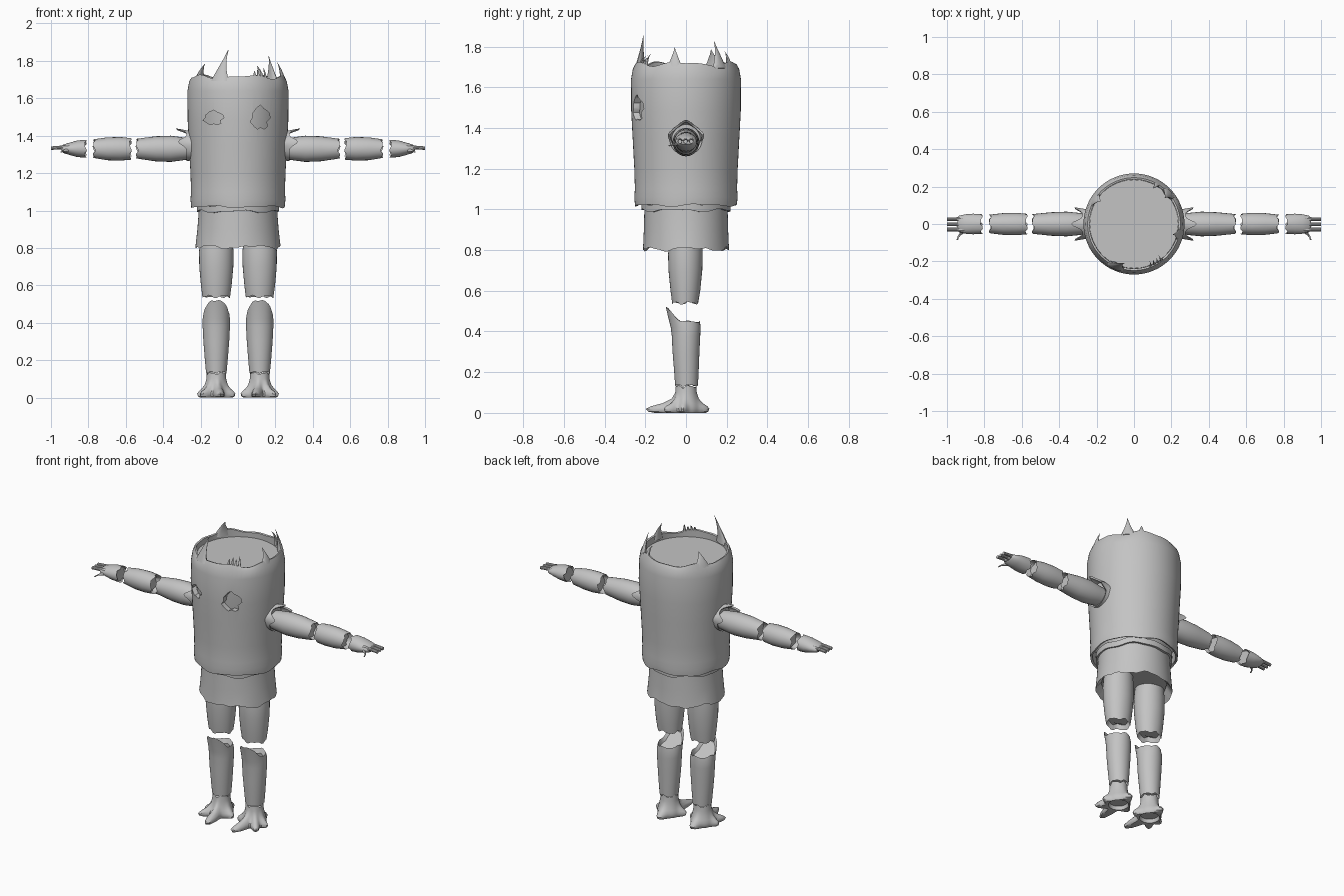
import bpy, bmesh, math
from math import sin, cos, pi, exp
from mathutils import Vector

if "Cube" in bpy.data.objects:
    bpy.data.objects.remove(bpy.data.objects["Cube"])

grey = bpy.data.materials.new("plain grey")
grey.diffuse_color = (0.55, 0.55, 0.55, 1)
grey.use_nodes = True
grey.node_tree.nodes["Principled BSDF"].inputs["Base Color"].default_value = grey.diffuse_color


def finish(name, bm):
    bmesh.ops.recalc_face_normals(bm, faces=bm.faces)
    me = bpy.data.meshes.new(name)
    bm.to_mesh(me)
    bm.free()
    me.materials.append(grey)
    ob = bpy.data.objects.new(name, me)
    bpy.context.collection.objects.link(ob)
    return ob


def loft(name, loops, cyclic=False):
    """Skin a row of closed loops, capped at both ends or joined into a ring."""
    bm = bmesh.new()
    rows = [[bm.verts.new(p) for p in loop] for loop in loops]
    pairs = list(zip(rows, rows[1:]))
    if cyclic:
        pairs.append((rows[-1], rows[0]))
    else:
        bm.faces.new(rows[0])
        bm.faces.new(rows[-1])
    for a, b in pairs:
        for i in range(len(a)):
            j = (i + 1) % len(a)
            bm.faces.new((a[i], a[j], b[j], b[i]))
    return finish(name, bm)


def angles(n):
    return [2 * pi * i / n for i in range(n)]


def ragged(a, amount, k=0.0):
    """Torn edge offset around a rim."""
    return amount * (sin(5 * a + k) + 0.6 * sin(9 * a + 2 * k + 1))


def flat(a):
    return 0


def segment(name, rings, place, low=flat, high=flat, n=32, depth=0.03):
    """Limb piece: rings of (position, rx, ry, offset y), ends hollowed a little."""
    first, last = rings[0], rings[-1]
    rows = [(first[0] + depth, first[1] * .85, first[2] * .85, first[3], low)]
    rows += [(*r, low if i == 0 else high if i == len(rings) - 1 else flat)
             for i, r in enumerate(rings)]
    rows.append((last[0] - depth, last[1] * .85, last[2] * .85, last[3], high))
    return loft(name, [[place(rx * cos(a), off + ry * sin(a), t + jag(a)) for a in angles(n)]
                       for t, rx, ry, off, jag in rows])


def horn(name, base, bend, tip, side, wide, thick, end=0.03, n=10):
    """Curved tapering spike."""
    base, bend, tip = Vector(base), Vector(bend), Vector(tip)
    u = Vector(side).normalized()
    v = (tip - base).cross(u).normalized()
    loops = []
    for i in range(7):
        t = i / 6
        c = base * (1 - t) ** 2 + bend * 2 * t * (1 - t) + tip * t * t
        s = max((1 - t) ** 1.2, end)
        loops.append([c + u * (wide * s * cos(a)) + v * (thick * s * sin(a)) for a in angles(n)])
    return loft(name, loops)


def upright(x, y, z):
    return (x, y, z)


# Body shell: hollow sleeve with torn rims
N = 64
low_rim = lambda a: ragged(a, .005)
top_rim = lambda a: ragged(a, .008, 2)
profile = [(1.02, .25, low_rim), (1.06, .254, flat), (1.1, .251, flat), (1.2, .254, flat),
           (1.35, .262, flat), (1.48, .269, flat), (1.64, .27, flat), (1.69, .261, flat),
           (1.715, .248, top_rim), (1.712, .238, top_rim), (1.66, .24, flat),
           (1.1, .236, flat), (1.025, .238, low_rim)]
shell = loft("body_shell", [[(r * cos(a), r * sin(a), z + f(a)) for a in angles(N)]
                            for z, r, f in profile], cyclic=True)

# Eye holes cut through the shell
for x, z, w, h in ((-.13, 1.495, .05, .036), (.12, 1.495, .047, .06)):
    outline = [((1 + .16 * sin(4 * a) + .1 * cos(7 * a)) * cos(a) * w,
                (1 + .16 * sin(5 * a)) * sin(a) * h) for a in angles(16)]
    cutter = loft("eye_cutter", [[(x + px, y, z + pz) for px, pz in outline] for y in (-.4, -.15)])
    cutter.hide_render = True
    mod = shell.modifiers.new("eye_hole", 'BOOLEAN')
    mod.operation, mod.solver, mod.object = 'DIFFERENCE', 'EXACT', cutter
    bpy.context.view_layer.update()
    cut = bpy.data.meshes.new_from_object(shell.evaluated_get(bpy.context.evaluated_depsgraph_get()))
    shell.modifiers.clear()
    shell.data = cut
    bpy.data.objects.remove(cutter)

# Inner core, seen as the sunken top disc
loft("body_core", [[(r * cos(a), r * sin(a), z) for a in angles(N)]
                   for z, r in ((1.04, .2), (1.1, .235), (1.675, .237))])

# Skirt below the body
segment("skirt", [(.805, .228, .212, 0), (.83, .225, .21, 0), (.9, .217, .207, 0),
                  (.98, .211, .205, 0), (1.04, .208, .203, 0)], upright,
        low=lambda a: ragged(a, .007, 1) + .003 * sin(17 * a), n=N, depth=.045)
fringe = [(.995, .219), (1.03, .22), (1.03, .2), (.995, .2)]
loft("skirt_fringe", [[(r * cos(a), r * sin(a), z + ragged(a, .006, 3)) for a in angles(N)]
                      for z, r in fringe], cyclic=True)


# Spikes standing on the top rim: angle, half width, tip angle, tip height
def crown_spike(name, deg, wide, tip_deg, top, thick=.014, r=.245):
    a, b = math.radians(deg), math.radians(tip_deg)
    horn(name, (r * cos(a), r * sin(a), 1.69), (r * cos(a) * .98, r * sin(a) * .98, 1.75),
         (.215 * cos(b), .215 * sin(b), top), (-sin(a), cos(a), 0), wide, thick)


crown_spike("front_horn", 247, .055, 256, 1.857, .02)
crown_spike("back_left_horn", 147, .05, 145, 1.785)
crown_spike("back_right_horn", 42, .045, 40, 1.825, .018)
crown_spike("back_right_prong", 60, .025, 62, 1.775)
crown_spike("right_horn", 347, .04, 345, 1.795)
for i, top in enumerate((1.745, 1.755, 1.745, 1.765)):
    crown_spike("rim_hair", 292 + 5 * i, .012, 293 + 5 * i, top, .006)

for s, side in ((1, "right"), (-1, "left")):
    # Arm pieces along x
    along = lambda x, y, z, s=s: (s * z, y, 1.33 + x)
    tear = lambda a: ragged(a, .006, .5)
    segment(side + "_upper_arm", [(.22, .05, .05, 0), (.3, .062, .06, 0), (.36, .07, .066, 0),
                                  (.44, .067, .063, 0), (.54, .053, .053, 0)],
            along, high=tear, n=24)
    segment(side + "_forearm", [(.575, .058, .055, 0), (.63, .063, .06, 0),
                                (.7, .061, .058, 0), (.77, .05, .05, 0)],
            along, low=tear, high=tear, n=24)
    segment(side + "_hand", [(.815, .048, .053, 0), (.86, .044, .055, 0), (.9, .033, .052, 0),
                             (.935, .022, .045, 0), (.945, .012, .035, 0)],
            along, low=tear, n=24, depth=.01)
    # Fingers and thumb
    for y in (.026, -.002, -.03):
        reach = 1.0 if y else .965
        horn(side + "_finger", (s * .9, y, 1.335), (s * .95, y, 1.34), (s * reach, y, 1.333),
             (0, 1, 0), .02, .02, end=.5)
    horn(side + "_thumb", (s * .88, -.03, 1.325), (s * .94, -.05, 1.32), (s * .945, -.085, 1.312),
         (1, 0, 0), .022, .016, end=.2)

    # Jagged collar over the shoulder
    def peak(a):
        return sum(h * exp(-((a - math.radians(d)) / .28) ** 2)
                   for d, h in ((15, .045), (90, .06), (165, .045)))
    collar = []
    for x, r, k in ((.2, .1, 0), (.25, .078, .3), (.275, .08, 1), (.27, .07, .9), (.21, .062, 0)):
        collar.append([(s * (x + k * peak(a)), (r + k * .25 * peak(a)) * cos(a),
                        1.345 + (r + k * .25 * peak(a)) * sin(a)) for a in angles(48)])
    loft(side + "_shoulder_collar", collar, cyclic=True)

    # Leg pieces
    cx = s * .116
    leg = lambda x, y, z, c=cx: (c + x, y, z)
    segment(side + "_thigh", [(.54, .074, .064, -.003), (.6, .082, .073, -.003),
                              (.7, .091, .083, -.003), (.78, .092, .085, -.003),
                              (.87, .085, .08, 0)], leg, low=lambda a: ragged(a, .006))
    knee = lambda a: .075 * max(0, -sin(a)) ** 1.3 + ragged(a, .004)
    segment(side + "_shin", [(.135, .055, .056, .003), (.2, .061, .06, .002), (.3, .069, .066, 0),
                             (.38, .073, .07, 0), (.42, .073, .073, -.002),
                             (.448, .069, .084, -.015)], leg,
            low=lambda a: ragged(a, .004), high=knee)

    # Clawed foot: toes given as direction, length, width
    toes = ((-10, .035, .25), (-52, .07, .25), (-98, .13, .24), (-165, .035, .3), (90, .045, .35))

    def spread(a):
        total = 0
        for d, h, w in toes:
            delta = (a - math.radians(d) + pi) % (2 * pi) - pi
            total += h * exp(-(delta / w) ** 2)
        return total
    foot = []
    for z, r, k, jag in ((.1, .04, 0, 0), (.13, .051, 0, .005), (.1, .053, 0, 0),
                         (.07, .058, .1, 0), (.048, .065, .38, 0), (.033, .069, .8, 0),
                         (.02, .07, 1, 0), (.006, .068, .93, 0), (0, .064, .7, 0),
                         (.003, .058, 0, 0), (.025, .052, 0, 0)):
        foot.append([(cx + s * (r + k * spread(a)) * cos(a), (r + k * spread(a)) * sin(a),
                      z + ragged(a, jag)) for a in angles(56)])
    loft(side + "_foot", foot)

# Smooth surfaces with crisp torn edges
bpy.ops.object.select_all(action='SELECT')
bpy.context.view_layer.objects.active = shell
bpy.ops.object.shade_smooth_by_angle(angle=math.radians(35))
